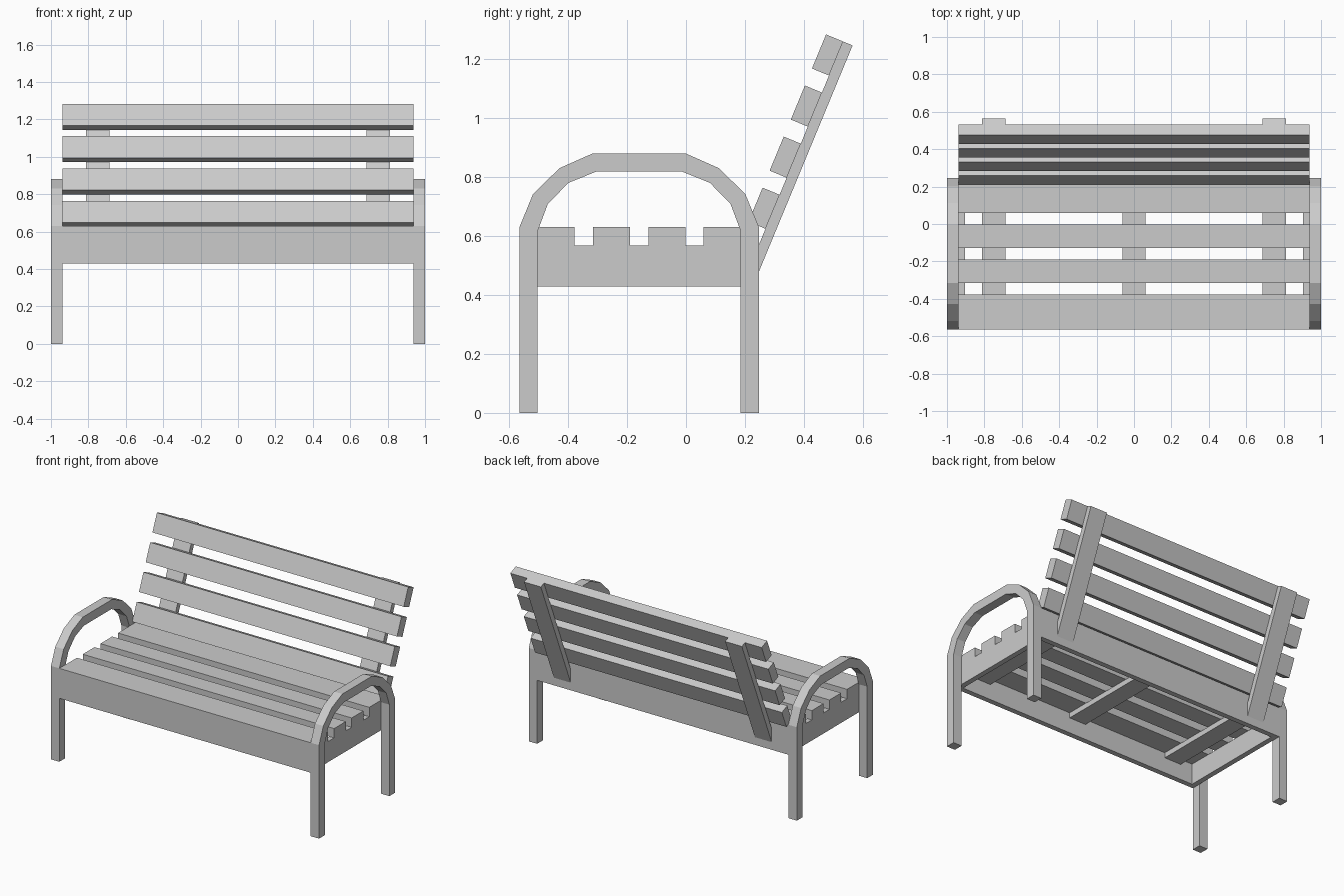
import bpy
import bmesh
from math import sin, cos, radians
from mathutils import Vector

cube = bpy.data.objects.get("Cube")
if cube:
    bpy.data.objects.remove(cube)

# One plain grey for the whole bench
grey = bpy.data.materials.new("plain_grey")
grey.use_nodes = True
GREY = (0.6, 0.6, 0.6, 1)
grey.diffuse_color = GREY
grey.node_tree.nodes["Principled BSDF"].inputs["Base Color"].default_value = GREY


def prism(name, outline, x0, x1):
    """Extrude a closed (y, z) outline from x0 to x1."""
    bm = bmesh.new()
    face = bm.faces.new([bm.verts.new((x0, y, z)) for y, z in outline])
    grown = bmesh.ops.extrude_face_region(bm, geom=[face])
    moved = [v for v in grown["geom"] if isinstance(v, bmesh.types.BMVert)]
    bmesh.ops.translate(bm, verts=moved, vec=(x1 - x0, 0, 0))
    bmesh.ops.recalc_face_normals(bm, faces=bm.faces)
    mesh = bpy.data.meshes.new(name)
    bm.to_mesh(mesh)
    bm.free()
    mesh.materials.append(grey)
    obj = bpy.data.objects.new(name, mesh)
    bpy.context.collection.objects.link(obj)
    return obj


def box(name, x, y, z):
    return prism(name, [(y[0], z[0]), (y[1], z[0]), (y[1], z[1]), (y[0], z[1])], *x)


UNIT = 0.0625
INNER = 1 - UNIT            # inner face of the arms
FRONT, BACK = -0.565, 0.2475
MID = (FRONT + BACK) / 2
SEAT_LOW, SEAT_TOP = 0.567, 0.63
APRON_LOW, BOARD = 0.428, 0.035

# Legs and arched armrests, one bent bar per side
outer = [(0.406, 0), (0.406, 0.63), (0.36, 0.742), (0.27, 0.83), (0.157, 0.88)]
inner = [(0.344, 0), (0.344, 0.617), (0.31, 0.708), (0.24, 0.78), (0.146, 0.818)]


def arch(half):
    return [(MID - y, z) for y, z in half] + [(MID + y, z) for y, z in reversed(half)]


for side, x0, x1 in (("left", INNER, 1), ("right", -1, -INNER)):
    prism(side + "_legs_and_armrest", arch(outer) + arch(inner)[::-1], x0, x1)

# Seat slats, the outer two wider
y = FRONT
for i, width in enumerate((3, 2, 2, 3)):
    box(f"seat_slat_{i + 1}", (-INNER, INNER), (y, y + width * UNIT), (SEAT_LOW, SEAT_TOP))
    y += (width + 1) * UNIT

# Apron frame under the seat
apron_z = (APRON_LOW, SEAT_LOW)
box("front_apron", (-INNER, INNER), (FRONT, FRONT + BOARD), apron_z)
box("back_apron", (-INNER, INNER), (BACK - BOARD, BACK), apron_z)
for side, x0 in (("left", INNER - BOARD), ("right", -INNER)):
    box(side + "_apron", (x0, x0 + BOARD), (FRONT + BOARD, BACK - BOARD), apron_z)

# Seat cross bars
for name, x in (("right", -0.75), ("middle", 0), ("left", 0.75)):
    box(name + "_seat_bar", (x - UNIT, x + UNIT),
        (FRONT + BOARD, BACK - BOARD), (SEAT_LOW - BOARD, SEAT_LOW))

# Reclined backrest, measured down and forward from its top rear corner
TILT = radians(22.5)
corner = Vector((0.565, 1.246))
down = Vector((-sin(TILT), -cos(TILT)))
forward = Vector((-cos(TILT), sin(TILT)))


def tilted(name, x, along, out):
    a, b = along
    c, d = out
    prism(name, [corner + down * s + forward * t
                 for s, t in ((a, c), (b, c), (b, d), (a, d))], *x)


for side, x in (("right", -0.75), ("left", 0.75)):
    tilted(side + "_back_support", (x - UNIT, x + UNIT), (0, 0.84), (0, BOARD))
for i in range(4):
    top = i * 3 * UNIT
    tilted(f"back_slat_{i + 1}", (-INNER, INNER), (top, top + 2 * UNIT),
           (BOARD, BOARD + UNIT))
